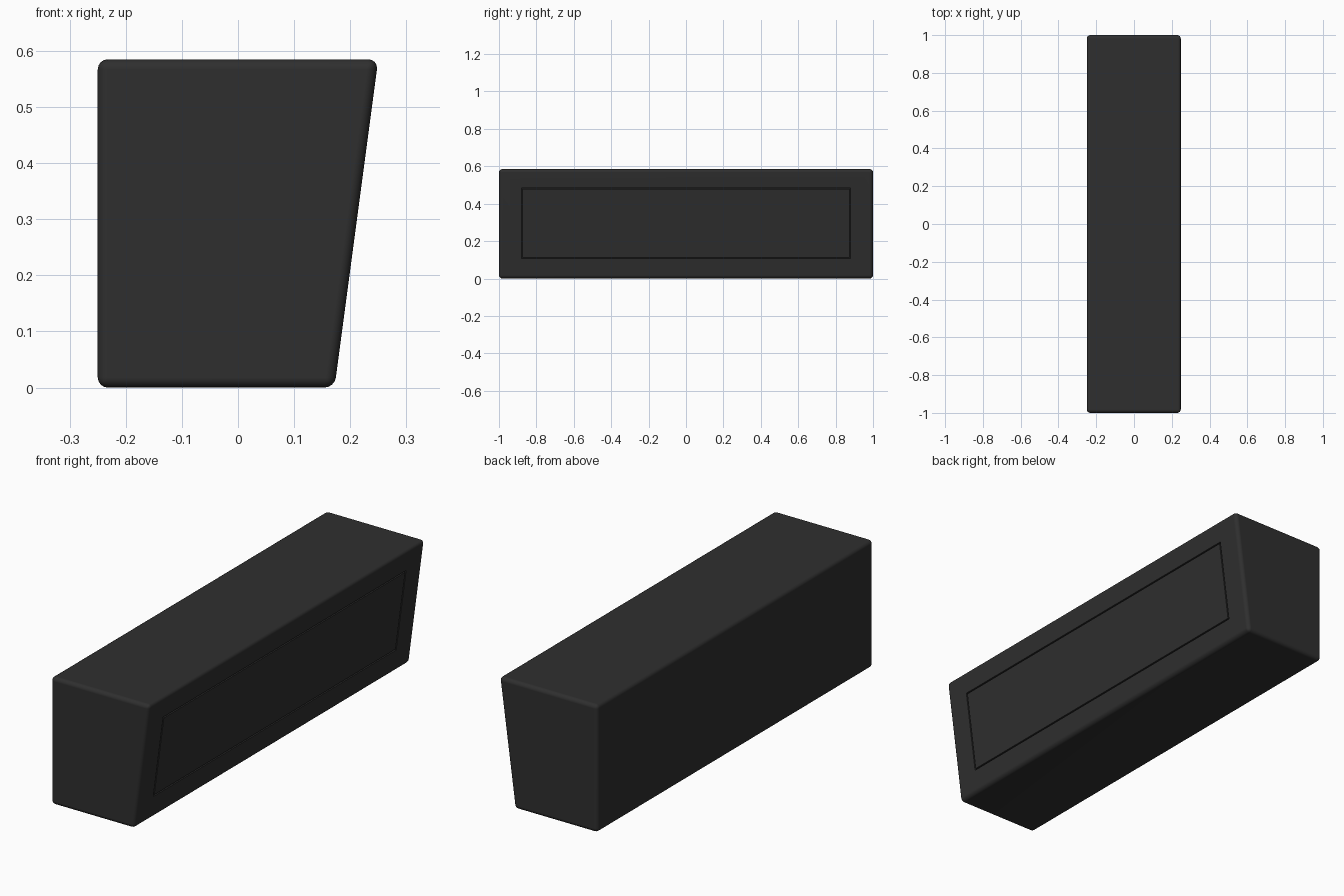
import bpy, bmesh
from mathutils import Vector

cube = bpy.data.objects.get("Cube")
if cube:
    bpy.data.objects.remove(cube, do_unlink=True)


def make_material(name, value):
    mat = bpy.data.materials.new(name)
    mat.use_nodes = True
    colour = (value, value, value, 1)
    mat.diffuse_color = colour
    mat.node_tree.nodes["Principled BSDF"].inputs["Base Color"].default_value = colour
    return mat


HEIGHT, HALF_LENGTH = 0.585, 1.0
BOTTOM_X, TOP_X = 0.172, 0.25


def slope_x(z):
    return BOTTOM_X + (TOP_X - BOTTOM_X) * z / HEIGHT


# Body: slanted profile extruded along its length, with rounded edges
bm = bmesh.new()
profile = [(-0.25, 0), (BOTTOM_X, 0), (TOP_X, HEIGHT), (-0.25, HEIGHT)]
end = bm.faces.new([bm.verts.new((x, -HALF_LENGTH, z)) for x, z in profile])
sweep = bmesh.ops.extrude_face_region(bm, geom=[end])
bmesh.ops.translate(bm, vec=(0, 2 * HALF_LENGTH, 0),
                    verts=[v for v in sweep["geom"] if isinstance(v, bmesh.types.BMVert)])
bmesh.ops.recalc_face_normals(bm, faces=bm.faces)
bmesh.ops.bevel(bm, geom=bm.edges[:], offset=0.018, offset_type='OFFSET',
                segments=4, profile=0.5, affect='EDGES')
bm.normal_update()

# Panel outline on the slanted face
panel = max((f for f in bm.faces if f.normal.x > 0.9), key=lambda f: f.calc_area())
slant = panel.normal.copy()
bmesh.ops.inset_region(bm, faces=[panel], thickness=0.09)
for v in panel.verts:
    z = 0.484 if v.co.z > HEIGHT / 2 else 0.106
    v.co = Vector((slope_x(z), 0.88 if v.co.y > 0 else -0.88, z))

# Narrow groove sunk around the panel
groove = bmesh.ops.inset_region(bm, faces=[panel], thickness=0.009)["faces"]
sunk = bmesh.ops.extrude_face_region(bm, geom=groove)["geom"]
bmesh.ops.delete(bm, geom=[f for f in groove if f.is_valid], context='FACES_ONLY')
bmesh.ops.translate(bm, vec=slant * -0.009,
                    verts=[v for v in sunk if isinstance(v, bmesh.types.BMVert)])
for f in sunk:
    if isinstance(f, bmesh.types.BMFace):
        f.material_index = 1
bmesh.ops.recalc_face_normals(bm, faces=bm.faces)

mesh = bpy.data.meshes.new("body")
bm.to_mesh(mesh)
bm.free()
mesh.materials.append(make_material("charcoal", 0.028))
mesh.materials.append(make_material("groove black", 0.012))
body = bpy.data.objects.new("body", mesh)
bpy.context.collection.objects.link(body)

# Smooth rounded edges, flat sides
bpy.ops.object.select_all(action='DESELECT')
body.select_set(True)
bpy.context.view_layer.objects.active = body
bpy.ops.object.shade_smooth_by_angle(angle=0.6)
weighted = body.modifiers.new("flat sides", 'WEIGHTED_NORMAL')
weighted.keep_sharp = True
